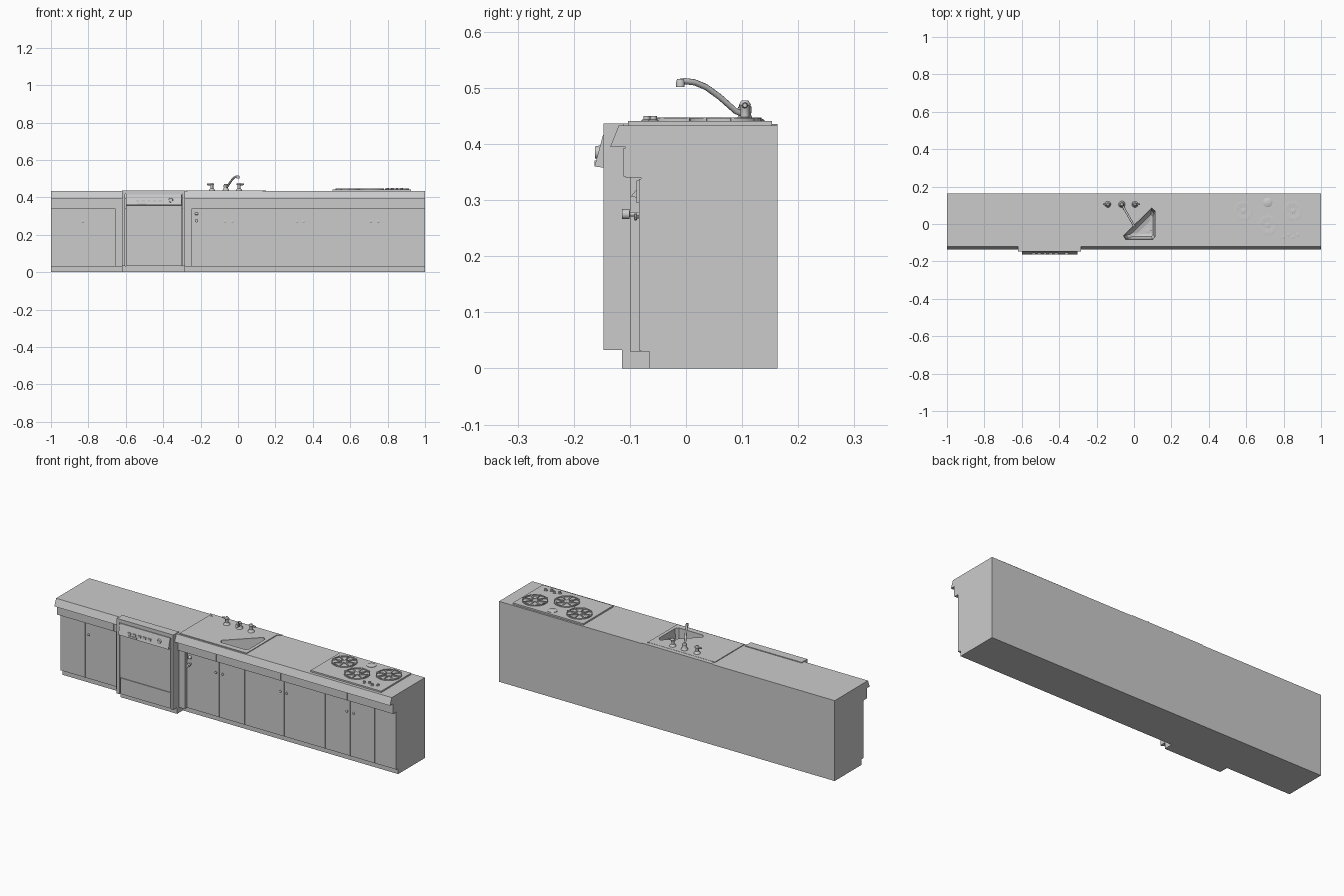
import bpy, bmesh, math
from mathutils import Vector, Matrix

if "Cube" in bpy.data.objects:
    bpy.data.objects.remove(bpy.data.objects["Cube"])


def finish(name, bm, smooth=False):
    bmesh.ops.recalc_face_normals(bm, faces=bm.faces[:])
    me = bpy.data.meshes.new(name)
    bm.to_mesh(me)
    bm.free()
    ob = bpy.data.objects.new(name, me)
    bpy.context.collection.objects.link(ob)
    if smooth:
        bpy.ops.object.select_all(action='DESELECT')
        bpy.context.view_layer.objects.active = ob
        ob.select_set(True)
        bpy.ops.object.shade_smooth_by_angle(angle=math.radians(35))
    return ob


def box(name, x0, x1, y0, y1, z0, z1):
    bm = bmesh.new()
    m = Matrix.Translation(((x0 + x1) / 2, (y0 + y1) / 2, (z0 + z1) / 2)) @ Matrix.Diagonal((x1 - x0, y1 - y0, z1 - z0, 1))
    bmesh.ops.create_cube(bm, size=1, matrix=m)
    return finish(name, bm)


def rings_mesh(name, rings, smooth=False):
    """Loft closed rings of points and cap both ends."""
    bm = bmesh.new()
    vs = [[bm.verts.new(p) for p in r] for r in rings]
    n = len(vs[0])
    for a, b in zip(vs, vs[1:]):
        for i in range(n):
            bm.faces.new((a[i], a[(i + 1) % n], b[(i + 1) % n], b[i]))
    bm.faces.new(vs[0])
    bm.faces.new(vs[-1])
    return finish(name, bm, smooth)


def extrude_x(name, profile, x0, x1):
    return rings_mesh(name, [[(x, y, z) for y, z in profile] for x in (x0, x1)])


def lathe(name, loc, profile, n=16, axis='Z'):
    """profile: (radius, height) pairs along the axis; axis 'Y' points to the front."""
    rot = Matrix.Rotation(math.pi / 2, 4, 'X') if axis == 'Y' else Matrix.Rotation(math.pi / 2, 4, 'Y') if axis == 'X' else Matrix()
    m = Matrix.Translation(loc) @ rot
    ring = lambda r, h: [m @ Vector((r * math.cos(t * math.tau / n), r * math.sin(t * math.tau / n), h)) for t in range(n)]
    return rings_mesh(name, [ring(r, h) for r, h in profile], True)


def apply_cut(ob, cutter):
    mod = ob.modifiers.new("cut", 'BOOLEAN')
    mod.operation, mod.object, mod.solver = 'DIFFERENCE', cutter, 'EXACT'
    bpy.context.view_layer.objects.active = ob
    bpy.ops.object.modifier_apply(modifier=mod.name)


# Cabinet run with toe kick, drawer band and sloped counter edge
cabinet = extrude_x("cabinet_and_counter", [
    (.163, 0), (.163, .433), (-.12, .433), (-.135, .395), (-.108, .395), (-.108, .34),
    (-.08, .34), (-.08, .03), (-.065, .03), (-.065, 0)], -1, 1)

# Sink plate and its tapered back lip
plate = box("sink_plate", -.27, .13, -.112, .14, .43, .437)
lip = [(-.28, .163), (-.25, .14), (.12, .14), (.15, .163)]
rings_mesh("sink_back_lip", [[(x, y, z) for x, y in lip] for z in (.43, .436)])

# Sink basin, cut as a tapered three-cornered bowl
outline = [(.095, .085), (.112, .07), (.112, -.068), (.1, -.082), (-.045, -.082), (-.056, -.062)]
cx, cy = .075, -.035
cutter = rings_mesh("basin_cutter", [[(cx + (x - cx) * s, cy + (y - cy) * s, z) for x, y in outline]
                    for s, z in ((1, .46), (1, .43), (.94, .37), (.86, .335), (.7, .318), (.4, .312))])
for ob in (cabinet, plate):
    apply_cut(ob, cutter)
bpy.data.objects.remove(cutter)
lathe("sink_drain", (cx, cy, .311), [(.015, 0), (.015, .003), (.009, .004)])

# Doors, separated by narrow gaps, and drawer fronts above
edges = [-1, -.85, -.66]
right_edges = [-.245, -.05, .10, .335, .58, .73, .875, 1]
for group in (edges, right_edges):
    for i, (a, b) in enumerate(zip(group, group[1:])):
        box("door", a + (.003 if a > -1 else 0), b - (.003 if b < 1 else 0), -.084, -.078, .032, .338)
for a, b in ((-1, -.66), (-.245, -.05), (-.05, .335), (.335, .73), (.73, 1)):
    box("drawer_front", a + (.003 if a > -1 else 0), b - (.003 if b < 1 else 0), -.111, -.1, .342, .393)

# Door knobs
for x in (-.83, -.07, -.03, .315, .35, .71, .75):
    lathe("door_knob", (x, -.083, .27), [(.003, 0), (.003, .004), (.007, .005), (.007, .008), (.004, .01)], 10, 'Y')

# Dishwasher: body, frame, door, kick plate
box("dishwasher_body", -.6, -.3, -.141, -.06, .033, .42)
for x0, x1 in ((-.62, -.604), (-.297, -.283)):
    box("dishwasher_side", x0, x1, -.147, -.06, .033, .427)
box("dishwasher_top", -.62, -.283, -.147, -.1, .418, .437)
box("dishwasher_kick", -.62, -.283, -.114, -.05, 0, .034)
box("dishwasher_door", -.6, -.301, -.146, -.14, .127, .354)
box("dishwasher_lower_panel", -.6, -.301, -.145, -.14, .036, .121)
extrude_x("control_panel", [(-.14, .416), (-.148, .416), (-.163, .36), (-.14, .357)], -.6, -.301)
for i in range(5):
    x = -.545 + i * .03
    box("control_button", x, x + .018, -.162, -.15, .375, .386)
lathe("control_dial", (-.36, -.152, .385), [(.013, 0), (.011, .01)], 14, 'Y')
box("control_latch", -.54, -.49, -.163, -.15, .36, .371)

# Fillers beside the dishwasher and the small bracket next to it
box("filler_right", -.283, -.247, -.1, -.07, .03, .34)
box("filler_left", -.657, -.62, -.1, -.07, .03, .34)
box("bracket_plate", -.24, -.205, -.088, -.08, .295, .335)
extrude_x("bracket_hook", [(-.083, .325), (-.098, .307), (-.083, .303)], -.23, -.215)
lathe("bracket_knob", (-.222, -.08, .275), [(.004, 0), (.004, .02), (.009, .021), (.009, .034)], 12, 'Y')

# Cooktop plate
box("cooktop_plate", .505, .925, -.103, .153, .43, .441)

# Burners: drip bowl ring, cap and eight grate spokes
for bx, by in ((.585, .07), (.85, .07), (.715, -.007)):
    lathe("burner_ring", (bx, by, .44), [(.052, 0), (.052, .003), (.046, .004), (.03, .0015)], 24)
    lathe("burner_cap", (bx, by, .44), [(.016, 0), (.016, .005), (.012, .007)], 14)
    bm = bmesh.new()
    for k in range(8):
        m = Matrix.Translation((bx, by, .4445)) @ Matrix.Rotation(k * math.tau / 8 + .2, 4, 'Z') \
            @ Matrix.Translation((.037, 0, 0)) @ Matrix.Diagonal((.056, .006, .006, 1))
        bmesh.ops.create_cube(bm, size=1, matrix=m)
    finish("burner_grate", bm)
    bm = bmesh.new()
    n = 24
    rs = [[bm.verts.new((bx + r * math.cos(t * math.tau / n), by + r * math.sin(t * math.tau / n), z)) for t in range(n)]
          for r, z in ((.059, .441), (.059, .446), (.064, .446), (.064, .441))]
    for a, b in zip(rs, rs[1:] + rs[:1]):
        for i in range(n):
            bm.faces.new((a[i], a[(i + 1) % n], b[(i + 1) % n], b[i]))
    finish("grate_rim", bm, True)

# Round vent between the rear burners
lathe("cooktop_vent", (.715, .115, .44), [(.025, 0), (.025, .003), (.019, .006)], 16)

# Cooktop knobs
for x, y in ((.80, -.07), (.825, -.058), (.85, -.07), (.875, -.058)):
    lathe("cooktop_knob", (x, y, .44), [(.009, 0), (.009, .003), (.006, .004), (.006, .01)], 12)

# Faucet handles with crossbars
for x, d in ((-.14, -1), (.005, 1)):
    lathe("faucet_handle", (x, .105, .436), [(.017, 0), (.015, .006), (.008, .012), (.008, .028), (.011, .034), (.006, .042)], 14)
    lathe("handle_lever", (x + d * .007 - .02, .105, .469), [(.004, 0), (.0055, .02), (.004, .04)], 8, 'X')

# Faucet base and swept spout
lathe("faucet_base", (-.065, .105, .436), [(.018, 0), (.016, .006), (.011, .015), (.012, .03), (.007, .036)], 16)
path = [(.105, .452), (.088, .459), (.06, .484), (.035, .502), (.015, .510), (-.002, .512), (-.01, .511)]
curve = bpy.data.curves.new("faucet_spout", 'CURVE')
curve.dimensions = '3D'
curve.bevel_depth, curve.bevel_resolution, curve.use_fill_caps = .0055, 2, True
sp = curve.splines.new('POLY')
sp.points.add(len(path) - 1)
for p, (y, z) in zip(sp.points, path):
    p.co = (-.065 + (.105 - y) / .115 * .065, y, z, 1)
bpy.context.collection.objects.link(bpy.data.objects.new("faucet_spout", curve))
lathe("spout_nozzle", (0, -.01, .502), [(.0075, 0), (.0075, .008), (.006, .014)], 12)
